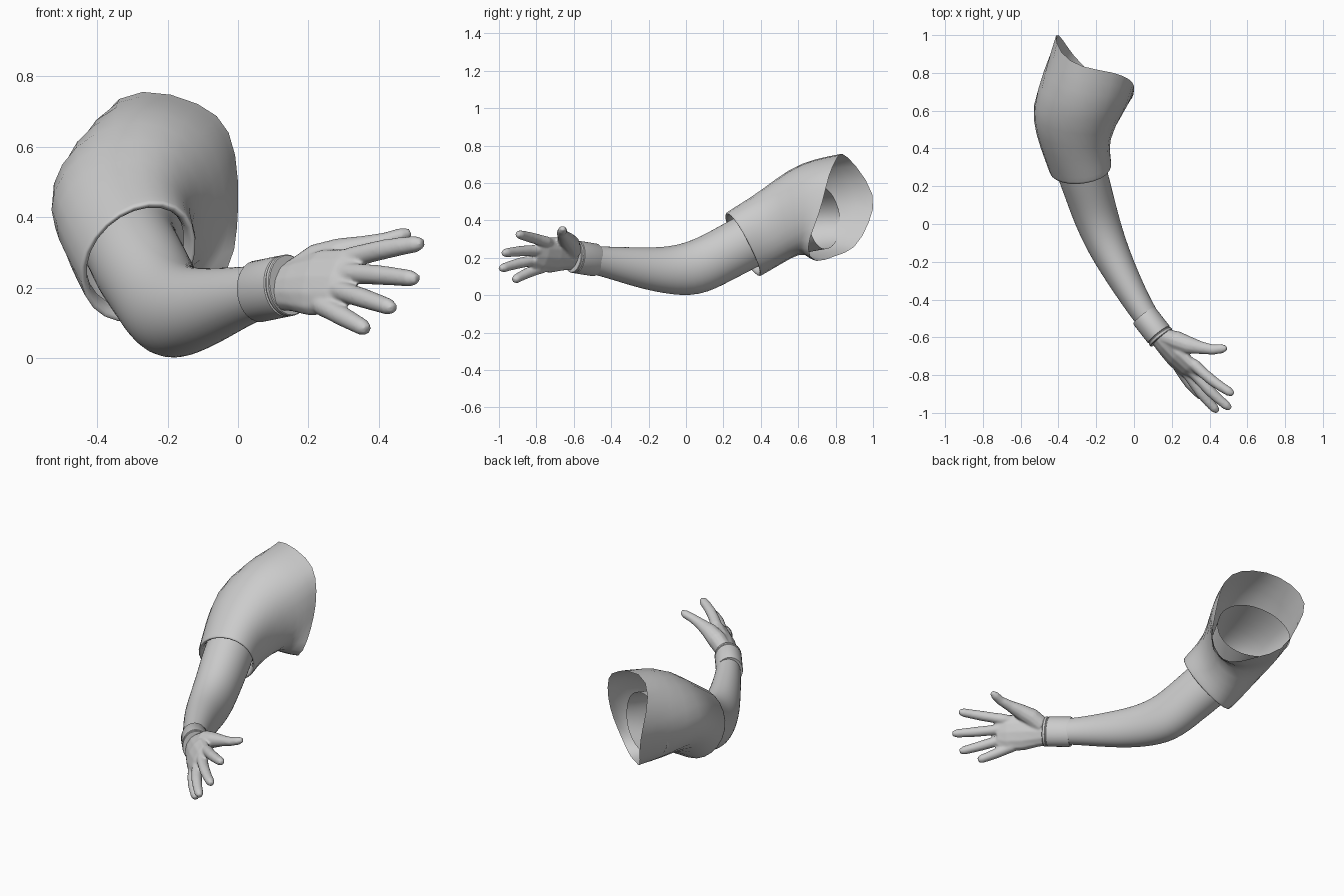
import bpy, bmesh, math
from mathutils import Vector

cube = bpy.data.objects.get("Cube")
if cube:
    bpy.data.objects.remove(cube)

grey = bpy.data.materials.new("soft_grey")
grey.use_nodes = True
grey.diffuse_color = (0.6, 0.6, 0.6, 1)
grey.node_tree.nodes["Principled BSDF"].inputs["Base Color"].default_value = (0.6, 0.6, 0.6, 1)


def loft(bm, rings, cap=False):
    """Skin a list of equal-length point rings with quads."""
    loops = [[bm.verts.new(p) for p in ring] for ring in rings]
    n = len(loops[0])
    for a, b in zip(loops, loops[1:]):
        for i in range(n):
            j = (i + 1) % n
            bm.faces.new((a[i], a[j], b[j], b[i]))
    if cap:
        bm.faces.new(loops[0])
        bm.faces.new(loops[-1])


def tube_rings(path, up=(0, 0, 1), n=12):
    """Elliptical rings square to a path of (x, y, z, half width, half height)."""
    pts = [Vector(p[:3]) for p in path]
    rings = []
    for i, p in enumerate(path):
        tangent = pts[min(i + 1, len(pts) - 1)] - pts[max(i - 1, 0)]
        side = tangent.cross(Vector(up)).normalized()
        top = side.cross(tangent).normalized()
        rings.append([pts[i] + side * p[3] * math.sin(t) + top * p[4] * math.cos(t)
                      for t in (math.tau * k / n for k in range(n))])
    return rings


def ellipse_ring(top, right, bottom, left, n=12):
    """Ring through four points, each quarter an elliptical arc."""
    top, right, bottom, left = map(Vector, (top, right, bottom, left))
    centre = (top + right + bottom + left) / 4
    ring = []
    for k in range(n):
        t = math.tau * k / n
        c, s = math.cos(t), math.sin(t)
        v = (top if c > 0 else bottom) - centre
        h = (right if s > 0 else left) - centre
        ring.append(centre + v * abs(c) + h * abs(s))
    return ring


def scaled(ring, factor, shift=(0, 0, 0)):
    centre = sum(ring, Vector()) / len(ring)
    return [centre + (p - centre) * factor + Vector(shift) for p in ring]


def finish(bm, name, subdivide=0, angle=50):
    bmesh.ops.recalc_face_normals(bm, faces=bm.faces)
    mesh = bpy.data.meshes.new(name)
    bm.to_mesh(mesh)
    bm.free()
    mesh.materials.append(grey)
    mesh.shade_smooth()
    mesh.set_sharp_from_angle(angle=math.radians(angle))
    obj = bpy.data.objects.new(name, mesh)
    bpy.context.collection.objects.link(obj)
    if subdivide:
        mod = obj.modifiers.new("Smooth", "SUBSURF")
        mod.levels = mod.render_levels = subdivide
    return obj


# Sleeve: irregular shoulder opening, bulging shoulder, cuff with turned-in lip
rim = scaled([Vector(p) for p in (
    (-0.28, 0.825, 0.77), (-0.10, 0.805, 0.72), (-0.02, 0.765, 0.65), (0, 0.735, 0.50),
    (-0.005, 0.69, 0.37), (-0.02, 0.64, 0.25), (-0.12, 0.69, 0.165), (-0.23, 0.80, 0.22),
    (-0.33, 0.90, 0.24), (-0.375, 0.98, 0.39), (-0.42, 1.02, 0.53), (-0.395, 0.90, 0.70))], 1.02)
shoulder = ellipse_ring((-0.28, 0.55, 0.69), (-0.05, 0.59, 0.45),
                        (-0.24, 0.62, 0.225), (-0.56, 0.63, 0.45))
upper = scaled([(a + b) / 2 for a, b in zip(rim, shoulder)], 1.05)
middle = ellipse_ring((-0.28, 0.39, 0.56), (-0.13, 0.46, 0.36),
                      (-0.30, 0.50, 0.15), (-0.535, 0.48, 0.40))
cuff = ellipse_ring((-0.25, 0.215, 0.45), (-0.115, 0.33, 0.30),
                    (-0.30, 0.405, 0.095), (-0.455, 0.27, 0.26))
cuff_top = [a * 0.7 + b * 0.3 for a, b in zip(cuff, middle)]
bm = bmesh.new()
loft(bm, [rim, upper, shoulder, middle, cuff_top, cuff, scaled(cuff, 0.99, (0, -0.006, -0.004)),
          scaled(cuff, 0.87), scaled(cuff, 0.85, (-0.01, 0.04, 0.02))])
finish(bm, "sleeve", 1, 180)

# Arm: from inside the wristband to an open end lining the sleeve
arm_path = [
    (0.12, -0.57, 0.20, .062, .072), (0.03, -0.44, 0.18, .073, .083),
    (-0.06, -0.28, 0.153, .09, .108), (-0.142, -0.12, 0.131, .109, .129),
    (-0.203, 0.04, 0.135, .124, .156), (-0.243, 0.175, 0.204, .131, .148),
    (-0.284, 0.30, 0.271, .139, .152), (-0.31, 0.40, 0.325, .133, .148)]
arm_end = ellipse_ring((-0.24, 0.72, 0.59), (-0.06, 0.65, 0.42),
                       (-0.23, 0.74, 0.24), (-0.465, 0.83, 0.40))
bm = bmesh.new()
loft(bm, tube_rings(arm_path) + [scaled(middle, 0.84, (0, 0.03, 0.01)), arm_end])
finish(bm, "arm", 2, 180)

# Wristband with a thin raised ring at the hand end
start, end = Vector((0.053, -0.485, 0.188)), Vector((0.146, -0.604, 0.207))
profile = [(0, .8), (0, .97), (.04, 1), (.84, 1), (.86, .95), (.88, .95),
           (.9, 1), (.98, 1), (1.0, .97), (1.0, .8)]
band = [(*start.lerp(end, t), .073 * r, .088 * r) for t, r in profile]
bm = bmesh.new()
loft(bm, tube_rings(band, n=32))
finish(bm, "wristband", 0, 35)

# Hand: palm, thumb and fingers fused into one skin
bm = bmesh.new()
palm = [(0.10, -0.55, 0.198, .05, .066), (0.17, -0.64, 0.209, .05, .083),
        (0.225, -0.70, 0.214, .051, .102), (0.287, -0.765, 0.217, .041, .102),
        (0.328, -0.807, 0.218, .022, .078)]
loft(bm, tube_rings(palm, (0.35, 0.25, 1)), True)
thumb = [(0.17, -0.60, 0.235, .045, .05), (0.23, -0.62, 0.275, .052, .052),
         (0.295, -0.643, 0.30, .046, .042), (0.36, -0.656, 0.318, .033, .03),
         (0.42, -0.665, 0.333, .027, .024), (0.465, -0.66, 0.348, .025, .022),
         (0.49, -0.657, 0.357, .014, .012)]
loft(bm, tube_rings(thumb), True)
fingers = [  # knuckle, tip
    ((0.325, -0.75, 0.285), (0.515, -0.895, 0.325)),
    ((0.315, -0.785, 0.24), (0.50, -0.97, 0.225)),
    ((0.285, -0.79, 0.192), (0.435, -0.985, 0.143)),
    ((0.245, -0.77, 0.147), (0.362, -0.915, 0.083))]
for knuckle, tip in fingers:
    a, b = Vector(knuckle), Vector(tip)
    bend = Vector((-0.006, -0.006, 0.003))
    steps = [(-.3, .022), (0, .031), (.25, .029), (.5, .0285), (.75, .026), (.95, .024), (1.05, .014)]
    path = [(*(a.lerp(b, t) + bend * math.sin(math.pi * max(t, 0))), r, r) for t, r in steps]
    loft(bm, tube_rings(path), True)
hand = finish(bm, "hand", 0, 180)
remesh = hand.modifiers.new("Fuse", "REMESH")
remesh.mode = 'VOXEL'
remesh.voxel_size = 0.006
remesh.use_smooth_shade = True
relax = hand.modifiers.new("Relax", "SMOOTH")
relax.factor = 0.5
relax.iterations = 6
